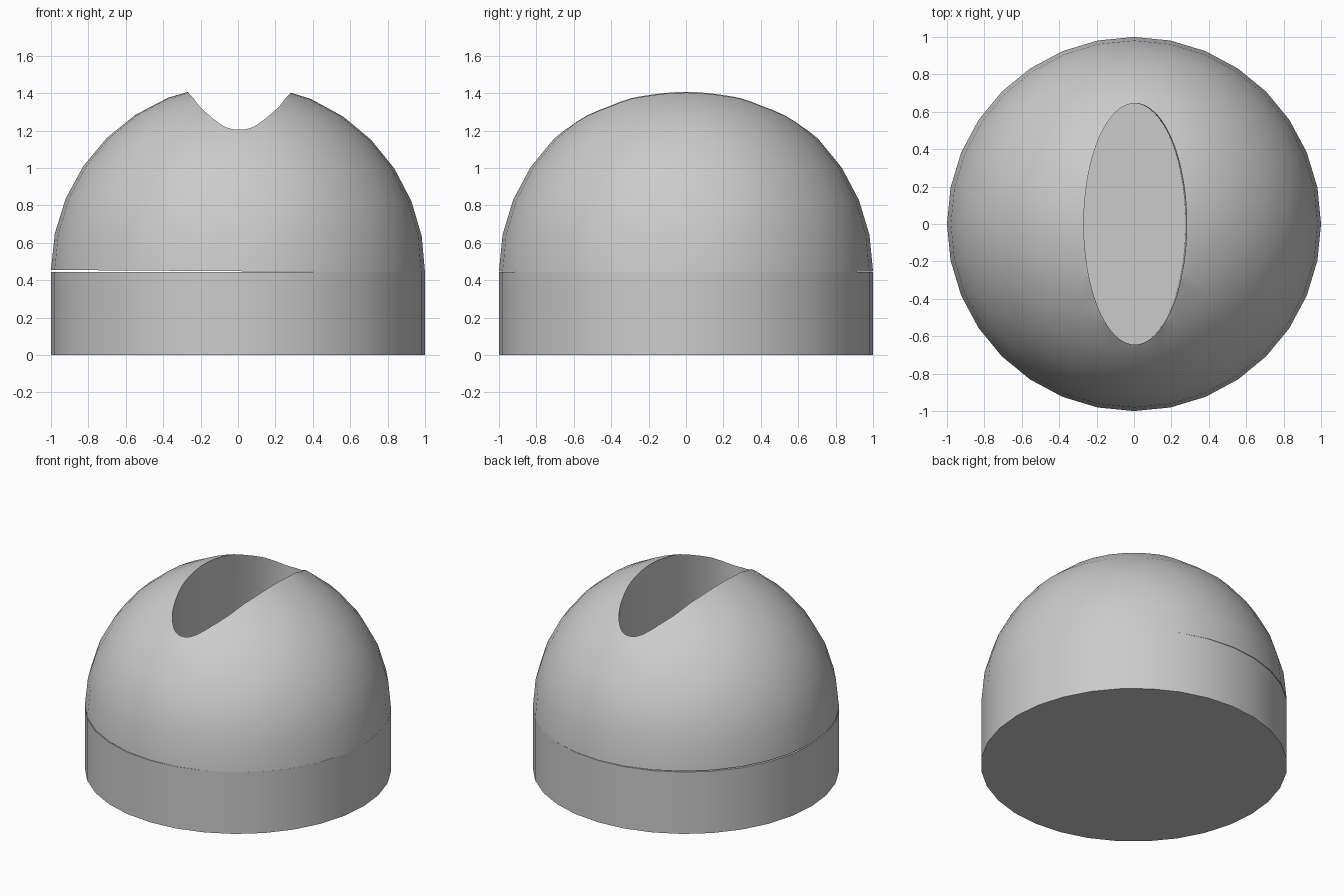
import bpy
import math

if "Cube" in bpy.data.objects:
    bpy.data.objects.remove(bpy.data.objects["Cube"], do_unlink=True)

SIDES = 32
BASE_HEIGHT = 0.445

grey = bpy.data.materials.new("plain_grey")
grey.use_nodes = True
colour = (0.6, 0.6, 0.6, 1)
grey.diffuse_color = colour
grey.node_tree.nodes["Principled BSDF"].inputs["Base Color"].default_value = colour


def cylinder(name, sides, height, z, scale=(1, 1, 1)):
    bpy.ops.mesh.primitive_cylinder_add(vertices=sides, radius=1, depth=height, location=(0, 0, z))
    obj = bpy.context.object
    obj.name = name
    obj.scale = scale
    bpy.ops.object.transform_apply(location=True, rotation=False, scale=True)
    return obj


def apply_cut(obj, cutter):
    mod = obj.modifiers.new("cut", 'BOOLEAN')
    mod.operation = 'DIFFERENCE'
    mod.solver = 'EXACT'
    mod.object = cutter
    bpy.context.view_layer.objects.active = obj
    bpy.ops.object.modifier_apply(modifier=mod.name)
    bpy.data.objects.remove(cutter, do_unlink=True)


def finish(obj):
    obj.data.materials.clear()
    obj.data.materials.append(grey)
    bpy.ops.object.select_all(action='DESELECT')
    obj.select_set(True)
    bpy.context.view_layer.objects.active = obj
    bpy.ops.object.shade_smooth_by_angle(angle=math.radians(30))


# Straight round base
base = cylinder("base", SIDES, BASE_HEIGHT, BASE_HEIGHT / 2)

# Half-sphere dome
bpy.ops.mesh.primitive_uv_sphere_add(segments=SIDES, ring_count=SIDES // 2, radius=1)
dome = bpy.context.object
dome.name = "dome"
bpy.ops.object.mode_set(mode='EDIT')
bpy.ops.mesh.select_all(action='SELECT')
bpy.ops.mesh.bisect(plane_co=(0, 0, 0), plane_no=(0, 0, 1), clear_inner=True, use_fill=True)
bpy.ops.object.mode_set(mode='OBJECT')

# Upright oval slot through the dome, down to the base
apply_cut(dome, cylinder("slot_cutter", 96, 3, 0, (0.275, 0.645, 1)))

# The dome sits on the base with a very slight tilt
dome.location.z = BASE_HEIGHT + 0.003
dome.rotation_euler.y = math.radians(0.4)

for part in (base, dome):
    finish(part)
